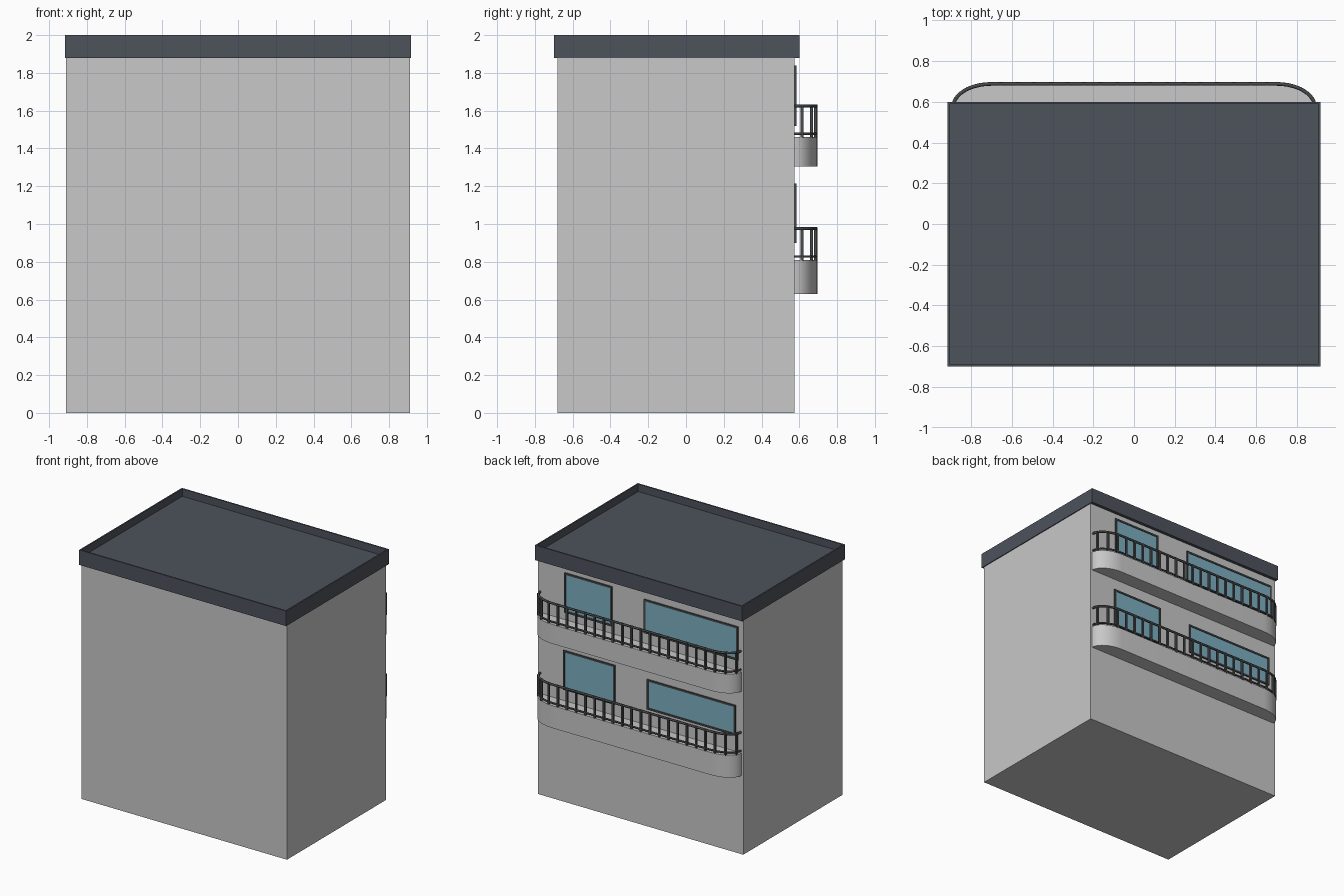
import bpy, bmesh, math
from mathutils import Vector

if "Cube" in bpy.data.objects:
    bpy.data.objects.remove(bpy.data.objects["Cube"])


def material(name, rgb):
    m = bpy.data.materials.new(name)
    m.diffuse_color = (*rgb, 1)
    m.use_nodes = True
    m.node_tree.nodes["Principled BSDF"].inputs["Base Color"].default_value = m.diffuse_color
    return m


WALL = material("pale_grey_wall", (0.58, 0.58, 0.58))
ROOF = material("slate_roof", (0.075, 0.085, 0.105))
GLASS = material("blue_glass", (0.20, 0.43, 0.53))
METAL = material("dark_metal", (0.065, 0.067, 0.07))


def finish(bm, name, mat):
    bmesh.ops.recalc_face_normals(bm, faces=bm.faces[:])
    me = bpy.data.meshes.new(name)
    bm.to_mesh(me)
    bm.free()
    me.materials.append(mat)
    ob = bpy.data.objects.new(name, me)
    bpy.context.collection.objects.link(ob)
    return ob


def add_box(bm, x0, x1, y0, y1, z0, z1):
    vs = bmesh.ops.create_cube(bm, size=1)["verts"]
    for v in vs:
        v.co = ((x0 + x1) / 2 + v.co.x * (x1 - x0),
                (y0 + y1) / 2 + v.co.y * (y1 - y0),
                (z0 + z1) / 2 + v.co.z * (z1 - z0))


def box(name, mat, *b):
    bm = bmesh.new()
    add_box(bm, *b)
    return finish(bm, name, mat)


# Main block
BACK = 0.575
box("building_body", WALL, -0.91, 0.91, -0.68, BACK, 0, 1.89)

# Roof slab with a sunken top inside a thin lip
bm = bmesh.new()
add_box(bm, -0.917, 0.917, -0.70, 0.60, 1.88, 2.0)
bm.faces.ensure_lookup_table()
top = max(bm.faces, key=lambda f: f.calc_center_median().z)
bmesh.ops.inset_region(bm, faces=[top], thickness=0.016)
for v in top.verts:
    v.co.z -= 0.06
# keep the lip walls vertical by separating the sunken face from the lip
rim = [v.co.copy() for v in top.verts]
bmesh.ops.delete(bm, geom=[top], context="FACES_ONLY")
for v in bm.verts:
    if abs(v.co.z - 1.94) < 1e-4:
        v.co.z = 2.0
edges = [e for e in bm.edges if e.is_boundary]
new = bmesh.ops.extrude_edge_only(bm, edges=edges)["geom"]
low = [g for g in new if isinstance(g, bmesh.types.BMVert)]
for v in low:
    v.co.z = 1.94
bmesh.ops.contextual_create(bm, geom=[g for g in new if isinstance(g, bmesh.types.BMEdge)])
finish(bm, "roof", ROOF)


def outline(a, b, steps=10):
    """Balcony plan: straight front with an elliptical curve at each end."""
    right = [Vector((0.70 + a * math.cos(t), BACK + b * math.sin(t), 0))
             for t in (math.pi / 2 * i / steps for i in range(steps + 1))]
    return right + [Vector((-p.x, p.y, 0)) for p in reversed(right)]


def balcony(name, z0, z1):
    bm = bmesh.new()
    pts = outline(0.195, 0.12)
    face = bm.faces.new([bm.verts.new((p.x, p.y, z0)) for p in pts])
    ext = bmesh.ops.extrude_face_region(bm, geom=[face])["geom"]
    for g in ext:
        if isinstance(g, bmesh.types.BMVert):
            g.co.z = z1
    if len(bm.faces) == len(pts) + 1:
        bm.faces.new([v for v in bm.verts if v.co.z == z0])
    ob = finish(bm, name, WALL)
    bpy.ops.object.select_all(action="DESELECT")
    bpy.context.view_layer.objects.active = ob
    ob.select_set(True)
    bpy.ops.object.shade_smooth_by_angle(angle=math.radians(30))


def bar(name, z, r):
    cu = bpy.data.curves.new(name, "CURVE")
    cu.dimensions = "3D"
    cu.bevel_depth = r
    cu.bevel_resolution = 1
    cu.use_fill_caps = True
    pts = outline(0.188, 0.113)
    sp = cu.splines.new("POLY")
    sp.points.add(len(pts) - 1)
    for q, p in zip(sp.points, pts):
        q.co = (p.x, p.y, z, 1)
    cu.materials.append(METAL)
    bpy.context.collection.objects.link(bpy.data.objects.new(name, cu))


def posts(name, z0, z1, count=23):
    pts = outline(0.188, 0.113)
    total = sum((q - p).length for p, q in zip(pts, pts[1:]))
    bm = bmesh.new()
    for i in range(count):
        d = total * (i + 0.5) / count
        for p, q in zip(pts, pts[1:]):
            seg = (q - p).length
            if d <= seg:
                c = p.lerp(q, d / seg)
                break
            d -= seg
        r = 0.0075
        add_box(bm, c.x - r, c.x + r, c.y - r, c.y + r, z0, z1)
    finish(bm, name, METAL)


def window(name, x0, x1, z0, z1, w=0.014):
    """Glass plate with a thin raised dark frame."""
    box(name + "_glass", GLASS, x0 + w, x1 - w, BACK - 0.01, BACK + 0.005, z0 + w, z1 - w)
    bm = bmesh.new()
    y0, y1 = BACK - 0.01, BACK + 0.01
    add_box(bm, x0, x0 + w, y0, y1, z0, z1)
    add_box(bm, x1 - w, x1, y0, y1, z0, z1)
    add_box(bm, x0 + w, x1 - w, y0, y1, z0, z0 + w)
    add_box(bm, x0 + w, x1 - w, y0, y1, z1 - w, z1)
    finish(bm, name + "_frame", METAL)


# Two balconies with railings
for level, z0, z1 in (("lower", 0.63, 0.81), ("upper", 1.305, 1.46)):
    balcony(level + "_balcony", z0, z1)
    bar(level + "_handrail", z1 + 0.165, 0.009)
    bar(level + "_bottom_rail", z1 + 0.018, 0.007)
    posts(level + "_posts", z1 - 0.005, z1 + 0.172)

# Windows behind the balconies
window("lower_tall_window", 0.224, 0.68, 0.90, 1.215)
window("lower_wide_window", -0.845, -0.06, 0.94, 1.18)
window("upper_tall_window", 0.25, 0.67, 1.52, 1.838)
window("upper_wide_window", -0.868, -0.035, 1.545, 1.815)
